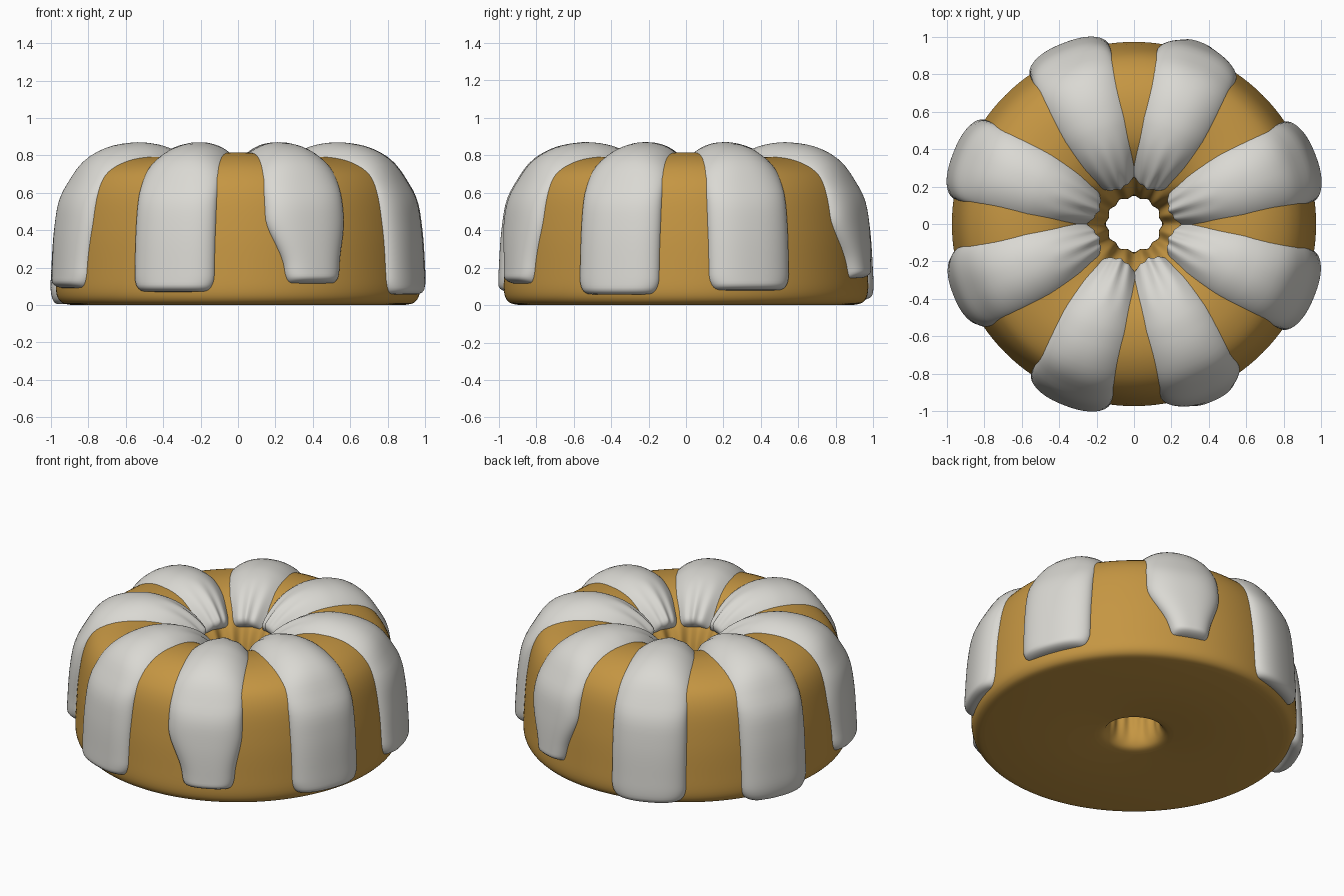
import bpy, bmesh
from math import sin, cos, pi, radians, exp
from mathutils import Vector

default = bpy.data.objects.get("Cube")
if default:
    bpy.data.objects.remove(default, do_unlink=True)


def material(name, rgb):
    m = bpy.data.materials.new(name)
    m.use_nodes = True
    m.diffuse_color = (*rgb, 1)
    bsdf = next(n for n in m.node_tree.nodes if n.type == "BSDF_PRINCIPLED")
    bsdf.inputs["Base Color"].default_value = (*rgb, 1)
    bsdf.inputs["Roughness"].default_value = 0.6
    return m


SPONGE = material("golden_sponge", (0.56, 0.305, 0.055))
ICING = material("white_icing", (0.70, 0.69, 0.65))


def clamp(t):
    return max(0, min(1, t))


def smooth_path(pts, steps):
    """Catmull-Rom curve through 2D points."""
    n = len(pts)
    p = [Vector(q) for q in pts]
    out = []
    for i in range(n - 1):
        a, b, c, d = (p[min(max(i + k, 0), n - 1)] for k in (-1, 0, 1, 2))
        for j in range(steps):
            t = j / steps
            out.append(0.5 * (2 * b + (c - a) * t + (2 * a - 5 * b + 4 * c - d) * t * t
                              + (3 * b - a - 3 * c + d) * t ** 3))
    return out


def grid_object(name, rows, mat, closed=False, angle=40):
    """Skin a grid of points into one smooth-shaded object."""
    bm = bmesh.new()
    grid = [[bm.verts.new(co) for co in row] for row in rows]
    nu, nv = len(grid), len(grid[0])
    for i in range(nu if closed else nu - 1):
        for j in range(nv if closed else nv - 1):
            k, l = (i + 1) % nu, (j + 1) % nv
            bm.faces.new((grid[i][j], grid[i][l], grid[k][l], grid[k][j]))
    mesh = bpy.data.meshes.new(name)
    bm.to_mesh(mesh)
    bm.free()
    mesh.materials.append(mat)
    obj = bpy.data.objects.new(name, mesh)
    bpy.context.collection.objects.link(obj)
    bpy.ops.object.select_all(action="DESELECT")
    obj.select_set(True)
    bpy.context.view_layer.objects.active = obj
    bpy.ops.object.shade_smooth_by_angle(angle=radians(angle))


# Cake cross-section: bottom edge, outer wall, crown, then down the hole
profile = [(0.89, 0.0), (0.945, 0.015), (0.972, 0.07), (0.969, 0.2), (0.954, 0.4),
           (0.918, 0.6), (0.848, 0.715), (0.73, 0.782), (0.59, 0.805), (0.46, 0.79),
           (0.36, 0.745), (0.28, 0.68), (0.22, 0.6), (0.175, 0.48), (0.147, 0.28),
           (0.15, 0.1), (0.18, 0.02), (0.24, 0.0)]


def cake_point(r, z, a):
    fade = clamp((0.42 - r) / 0.2) * clamp((z - 0.03) / 0.15)
    r += (0.006 + 0.008 * clamp((z - 0.35) / 0.2)) * fade * cos(12 * a)
    if r > 0.25:
        z += (0.012 * cos(4 * a) - 0.002) * clamp((z - 0.7) / 0.1)
    return (r * cos(a), r * sin(a), max(z, 0))


SEG = 192
section = smooth_path(profile, 5) + [Vector(profile[-1])]
grid_object("cake", [[cake_point(p.x, p.y, 2 * pi * j / SEG) for j in range(SEG)]
                     for p in section], SPONGE, closed=True)


# Path followed by the icing
path = smooth_path(profile, 24)
path = path[:next(i for i, p in enumerate(path) if p.x < 0.232)]


def at_length(pts, lengths, s):
    i = 0
    while i < len(pts) - 2 and lengths[i + 1] < s:
        i += 1
    f = (s - lengths[i]) / (lengths[i + 1] - lengths[i])
    tangent = (pts[i + 1] - pts[i]).normalized()
    return pts[i].lerp(pts[i + 1], f), Vector((tangent.y, -tangent.x))


def half_width(r):
    knots = [(0.23, 0.097), (0.38, 0.142), (0.58, 0.186), (0.95, 0.232)]
    for (r0, w0), (r1, w1) in zip(knots, knots[1:]):
        if r <= r1:
            return w0 + (r - r0) * (w1 - w0) / (r1 - r0)
    return knots[-1][1]


def rounded(d, size):
    """Quarter-round ramp from 0 to 1 over a distance."""
    return (1 - (1 - clamp(d / size)) ** 2) ** 0.5


def drip(name, angle, z_end, taper=1.0, shift=0.0):
    pts = path[next(i for i, p in enumerate(path) if p.x > 0.94 and p.y >= z_end):]
    lengths = [0.0]
    for a, b in zip(pts, pts[1:]):
        lengths.append(lengths[-1] + (b - a).length)
    total, nu, nv = lengths[-1], 56, 32
    rows = []
    for i in range(nu + 1):
        s = total * (1 - cos(pi * i / nu)) / 2
        p, normal = at_length(pts, lengths, s)
        low, top = rounded(s, 0.09), rounded(total - s, 0.07)
        # optional narrowing of the lower end
        k = clamp((0.48 - p.y) / 0.3) if p.x > 0.6 else 0
        k = k * k * (3 - 2 * k)
        w = half_width(p.x) * (1 - (1 - taper) * k)
        w *= (0.75 + 0.25 * low) * (0.75 + 0.25 * top)
        inner = clamp((0.5 - p.x) / 0.22)
        ends = rounded(s, 0.035) * rounded(total - s, 0.04)
        # domed on the crown, squarer on the wall, thin over the shoulder
        crown = clamp((p.y - 0.6) / 0.18) if p.x > 0.6 else 1
        thick = 0.080
        if p.x > 0.6:
            thick -= 0.024 * exp(-((p.y - 0.66) / 0.09) ** 2)
        row = []
        for j in range(nv + 1):
            v = sin(pi * (j / nv - 0.5))
            bulge = max(0, 1 - abs(v) ** (3 - 0.8 * crown)) ** (0.5 + 0.4 * crown)
            fold = 0.008 * inner * cos(3 * pi * v) * bulge
            q = p + normal * (-0.015 + ends * (thick * bulge + fold))
            a = radians(angle + shift * k) + w * v / p.x
            row.append((q.x * cos(a), q.x * sin(a), max(q.y, 0.005)))
        rows.append(row)
    grid_object(name, rows, ICING, angle=50)


# Eight icing drips: name, direction, lower end height, end taper, end shift
for spec in [("left_back", 20.8, 0.075), ("back_left", 68.5, 0.14, 0.55, 1.5),
             ("back_right", 111.5, 0.035), ("right_back", 158.5, 0.015),
             ("right_front", 201.5, 0.09, 0.9), ("front_right", 249, 0.07),
             ("front_left", 292.7, 0.115, 0.7, 1.6), ("left_front", 338, 0.055)]:
    drip("icing_" + spec[0], *spec[1:])
